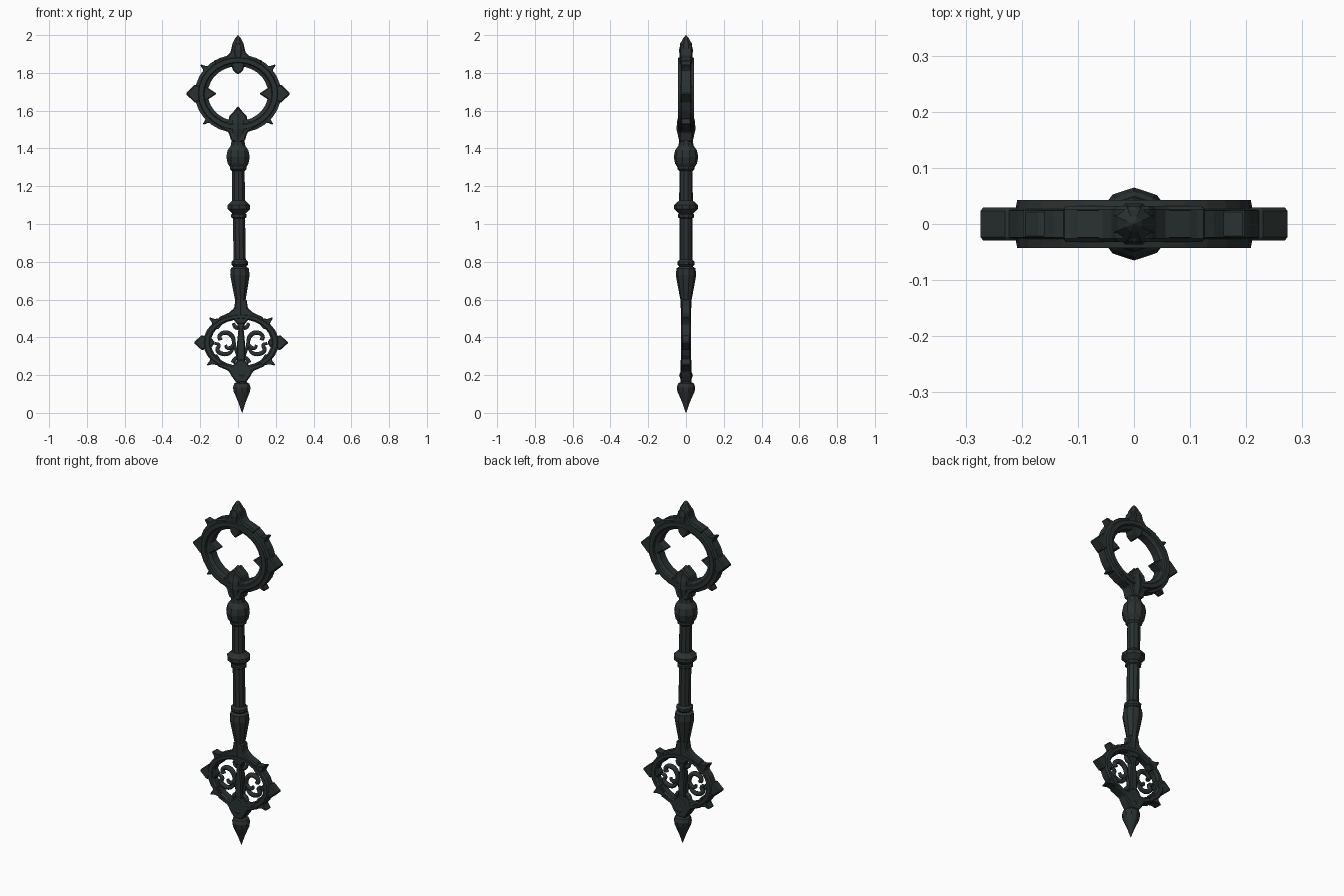
import bpy, bmesh, math

if "Cube" in bpy.data.objects:
    bpy.data.objects.remove(bpy.data.objects["Cube"])

iron = bpy.data.materials.new("dark green iron")
iron.diffuse_color = (0.022, 0.031, 0.030, 1)
iron.use_nodes = True
iron.node_tree.nodes["Principled BSDF"].inputs["Base Color"].default_value = iron.diffuse_color


def lean(z):
    # the staff drifts slightly to +x towards its foot
    return 0.022 * (1 - min(z, 1.35) / 1.35)


def finish(name, bm):
    bmesh.ops.recalc_face_normals(bm, faces=bm.faces)
    me = bpy.data.meshes.new(name)
    bm.to_mesh(me)
    bm.free()
    me.materials.append(iron)
    ob = bpy.data.objects.new(name, me)
    bpy.context.collection.objects.link(ob)
    return ob


def skin(bm, loops, closed):
    # quads between successive vertex loops
    n = len(loops[0])
    for i in range(len(loops) if closed else len(loops) - 1):
        a, b = loops[i], loops[(i + 1) % len(loops)]
        for j in range(n):
            k = (j + 1) % n
            bm.faces.new((a[j], a[k], b[k], b[j]))


def lathe(name, profile, sides=10, flat=1.0):
    bm = bmesh.new()
    loops = []
    for r, z in profile:
        loops.append([bm.verts.new((lean(z) + r * math.cos(2 * math.pi * (i + .5) / sides),
                                    flat * r * math.sin(2 * math.pi * (i + .5) / sides), z))
                      for i in range(sides)])
    skin(bm, loops, False)
    bm.faces.new(loops[0])
    bm.faces.new(loops[-1])
    return finish(name, bm)


def ring(name, cx, cz, profile, sx, sz, sides=28):
    # profile: (radius, y) section swept round the y axis
    bm = bmesh.new()
    loops = []
    for i in range(sides):
        a = 2 * math.pi * i / sides
        loops.append([bm.verts.new((cx + r * sx * math.cos(a), y, cz + r * sz * math.sin(a)))
                      for r, y in profile])
    skin(bm, loops, True)
    return finish(name, bm)


def plate(name, pts, half, cx=0, cz=0, angle=0, bevel=0.006):
    # outline in x/z, turned by angle, extruded in y and bevelled
    bm = bmesh.new()
    c, s = math.cos(angle), math.sin(angle)
    loops = [[bm.verts.new((cx + u * c - v * s, y, cz + u * s + v * c)) for u, v in pts]
             for y in (-half, half)]
    skin(bm, loops, False)
    bm.faces.new(loops[0])
    bm.faces.new(loops[1])
    ob = finish(name, bm)
    if bevel:
        m = ob.modifiers.new("edge", 'BEVEL')
        m.width, m.segments = bevel, 1
    return ob


def mirrored(right):
    return right + [(-x, z) for x, z in reversed(right) if abs(x) > 1e-6]


def scroll(name, pts, radii):
    cu = bpy.data.curves.new(name, 'CURVE')
    cu.dimensions = '3D'
    cu.bevel_depth, cu.bevel_resolution, cu.resolution_u = 1.0, 1, 4
    cu.use_fill_caps = True
    sp = cu.splines.new('BEZIER')
    sp.bezier_points.add(len(pts) - 1)
    for p, (x, z), r in zip(sp.bezier_points, pts, radii):
        p.co, p.radius = (x, 0, z), r
        p.handle_left_type = p.handle_right_type = 'AUTO'
    ob = bpy.data.objects.new(name, cu)
    bpy.context.collection.objects.link(ob)
    cu.materials.append(iron)
    bpy.ops.object.select_all(action='DESELECT')
    ob.select_set(True)
    bpy.context.view_layer.objects.active = ob
    bpy.ops.object.convert(target='MESH')


# shaft with knobs and collars
lathe("shaft", [(.026, .52), (.03, .60), (.045, .68), (.054, .73), (.05, .765), (.036, .775),
                (.046, .785), (.046, .80), (.034, .812), (.034, 1.03), (.043, 1.035), (.043, 1.05),
                (.037, 1.055), (.063, 1.08), (.063, 1.10), (.036, 1.125), (.035, 1.28), (.046, 1.29),
                (.046, 1.302), (.058, 1.32), (.065, 1.355), (.058, 1.39), (.04, 1.415), (.036, 1.44),
                (.05, 1.50), (.048, 1.54), (.038, 1.58), (.002, 1.622)])

# upper ring
UZ = 1.69
ring("upper_ring", 0, UZ, [(.222, -.024), (.205, -.027), (.202, -.043), (.178, -.043), (.174, -.032),
                           (.155, -.022), (.155, .022), (.174, .032), (.178, .043), (.202, .043),
                           (.205, .027), (.222, .024)], 1.03, .92 * 1.02)
plate("upper_ring_crown", mirrored([(0, 1.965), (.03, 1.945), (.04, 1.91), (.062, 1.885), (.13, 1.865),
                                    (.11, 1.835), (.035, 1.845), (.028, 1.815), (0, 1.79)]), .032)
plate("upper_ring_root", mirrored([(0, 1.615), (.045, 1.575), (.05, 1.55), (.12, 1.53), (.09, 1.51),
                                   (.05, 1.485), (.036, 1.44), (0, 1.43)]), .036)
lathe("top_finial", [(.036, 1.88), (.04, 1.92), (.032, 1.955), (.015, 1.985), (.001, 2.0)], 8)

# lower ring
LX, LZ = lean(.37), .372
ring("lower_ring", LX, LZ, [(.2, -.018), (.19, -.027), (.17, -.027), (.16, -.016),
                            (.16, .016), (.17, .027), (.19, .027), (.2, .018)], 1.0, .77)
plate("lower_ring_shoulder", mirrored([(0, .60), (.03, .60), (.036, .555), (.065, .53), (.12, .505),
                                       (.11, .475), (.04, .495), (.02, .47), (0, .47)]), .025, LX)
plate("lower_ring_base", mirrored([(0, .285), (.022, .275), (.045, .25), (.11, .265), (.13, .25),
                                   (.065, .222), (.05, .195), (.025, .16), (0, .16)]), .03, LX)
plate("centre_bar", mirrored([(0, .56), (.014, .56), (.022, .48), (.014, .44), (.022, .36),
                              (.02, .2), (0, .2)]), .022, LX)
lathe("foot_point", [(.001, 0), (.02, .055), (.045, .112), (.049, .135), (.042, .155), (.024, .165),
                     (.03, .18), (.036, .2), (.026, .225)])

# spikes round both rings
big = [(.278, 0), (.226, .05), (.205, .038), (.165, .04), (.155, .028), (.112, 0),
       (.155, -.028), (.165, -.04), (.205, -.038), (.226, -.05)]
low = [(.252, 0), (.205, .042), (.19, .03), (.16, .03), (.138, 0),
       (.16, -.03), (.19, -.03), (.205, -.042)]
thorn = [(.045, .003), (.02, .012), (0, .03), (-.03, .02), (-.03, -.02), (0, -.03), (.02, -.012), (.045, -.003)]
for side, label in ((1, "right"), (-1, "left")):
    turn = 0 if side > 0 else math.pi
    plate("upper_spike_" + label, big, .029, 0, UZ, turn)
    plate("lower_spike_" + label, low, .022, LX, LZ, turn)
    for dx, dz, cx, cz, part in ((.162, .125, 0, UZ, "upper"), (.15, -.132, 0, UZ, "upper"),
                                 (.132, .104, LX, LZ, "lower"), (.142, -.094, LX, LZ, "lower")):
        plate(part + "_thorn_" + label, thorn, .024, cx + side * dx, cz + dz,
              math.atan2(dz, side * dx), .003)

    # tracery inside the lower ring
    def at(pts):
        return [(LX + side * x, z) for x, z in pts]
    scroll("upper_scroll_" + label, at([(.018, .30), (.035, .36), (.05, .41), (.085, .425), (.115, .405),
                                        (.108, .385)]), [.008, .010, .014, .014, .012, .013])
    scroll("lower_scroll_" + label, at([(.04, .345), (.06, .318), (.095, .312), (.125, .332), (.118, .36),
                                        (.14, .368)]), [.008, .012, .013, .013, .011, .008])
    scroll("inner_curl_" + label, at([(.035, .37), (.055, .345), (.075, .345), (.082, .36)]),
           [.01, .012, .01, .008])
    scroll("top_leaf_" + label, at([(.012, .445), (.03, .455), (.042, .475)]), [.010, .013, .009])
    scroll("bottom_leaf_" + label, at([(.012, .30), (.032, .285), (.045, .265)]), [.010, .013, .012])
